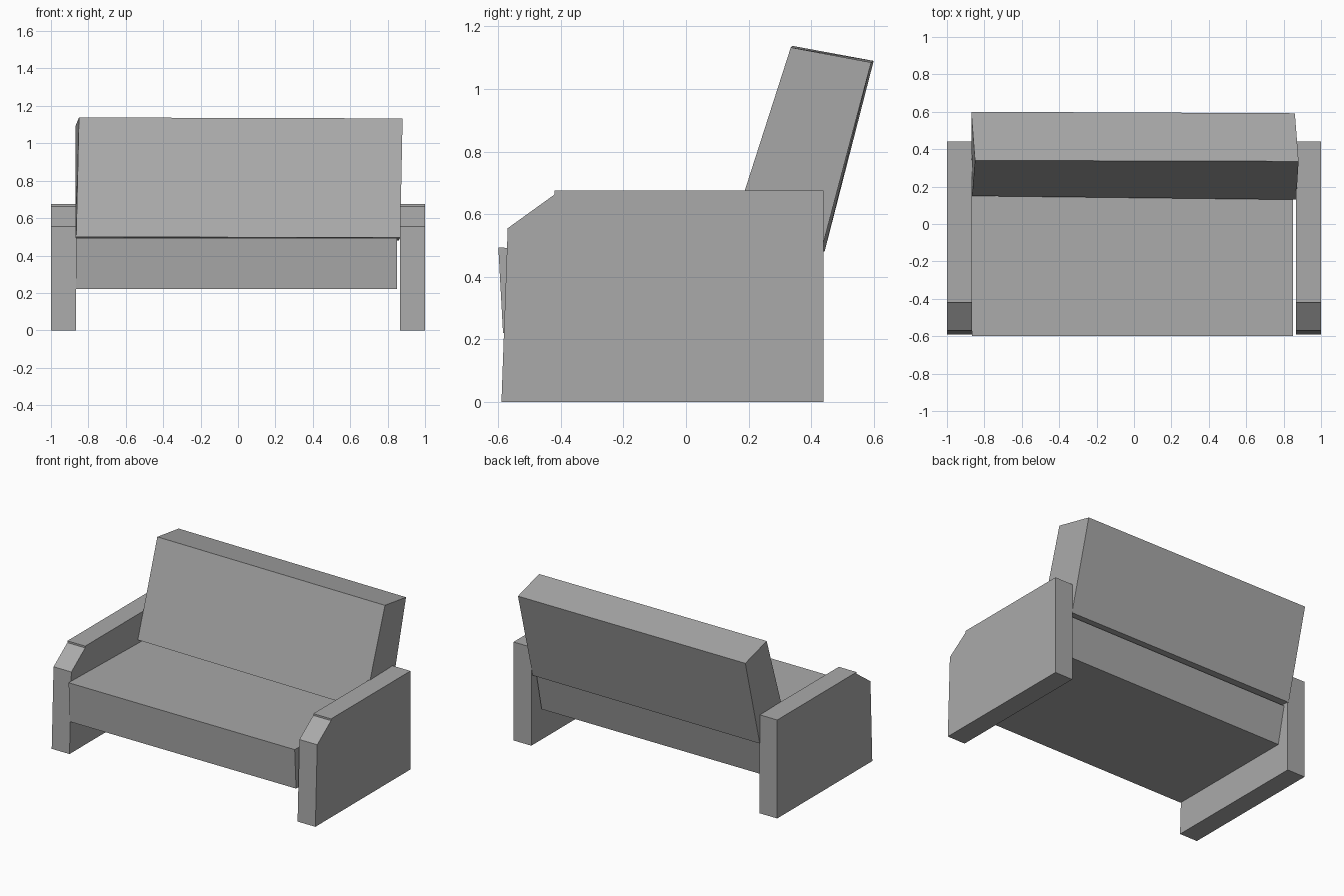
import bpy
import bmesh

default = bpy.data.objects.get("Cube")
if default:
    bpy.data.objects.remove(default, do_unlink=True)

grey = bpy.data.materials.new("grey upholstery")
grey.use_nodes = True
colour = (0.4, 0.4, 0.4, 1)
grey.diffuse_color = colour
grey.node_tree.nodes["Principled BSDF"].inputs["Base Color"].default_value = colour


def loft(name, right_end, left_end):
    """Closed solid between two matching outlines of (x, y, z) points."""
    bm = bmesh.new()
    a = [bm.verts.new(p) for p in right_end]
    b = [bm.verts.new(p) for p in left_end]
    bm.faces.new(a)
    bm.faces.new(b[::-1])
    n = len(a)
    for i in range(n):
        j = (i + 1) % n
        bm.faces.new((a[i], b[i], b[j], a[j]))
    bmesh.ops.recalc_face_normals(bm, faces=bm.faces)
    mesh = bpy.data.meshes.new(name)
    bm.to_mesh(mesh)
    bm.free()
    mesh.materials.append(grey)
    obj = bpy.data.objects.new(name, mesh)
    bpy.context.collection.objects.link(obj)
    return obj


def extrude(name, profile, x0, x1):
    """Straight solid from a (y, z) side profile."""
    return loft(name, [(x0, y, z) for y, z in profile],
                [(x1, y, z) for y, z in profile])


# Arms: tall panel plus a chamfered front piece
panel = [(-0.42, 0), (0.44, 0), (0.44, 0.675), (-0.42, 0.675)]
nose = [(-0.59, 0), (-0.42, 0), (-0.42, 0.663), (-0.57, 0.555)]
for side, x0, x1 in (("right", -1, -0.865), ("left", 0.865, 1)):
    extrude(side + "_arm_panel", panel, x0, x1)
    extrude(side + "_arm_front", nose, x0, x1)

# Seat cushion, slightly tapered towards the floor
seat = [(-0.585, 0.22), (0.35, 0.22), (0.405, 0.47), (-0.60, 0.493)]
extrude("seat", seat, -0.865, 0.85)

# Leaning backrest, slightly twisted
loft("backrest",
     [(-0.865, 0.15, 0.50), (-0.87, 0.443, 0.48),
      (-0.87, 0.60, 1.09), (-0.85, 0.34, 1.138)],
     [(0.867, 0.13, 0.495), (0.86, 0.432, 0.48),
      (0.86, 0.592, 1.085), (0.88, 0.335, 1.133)])
